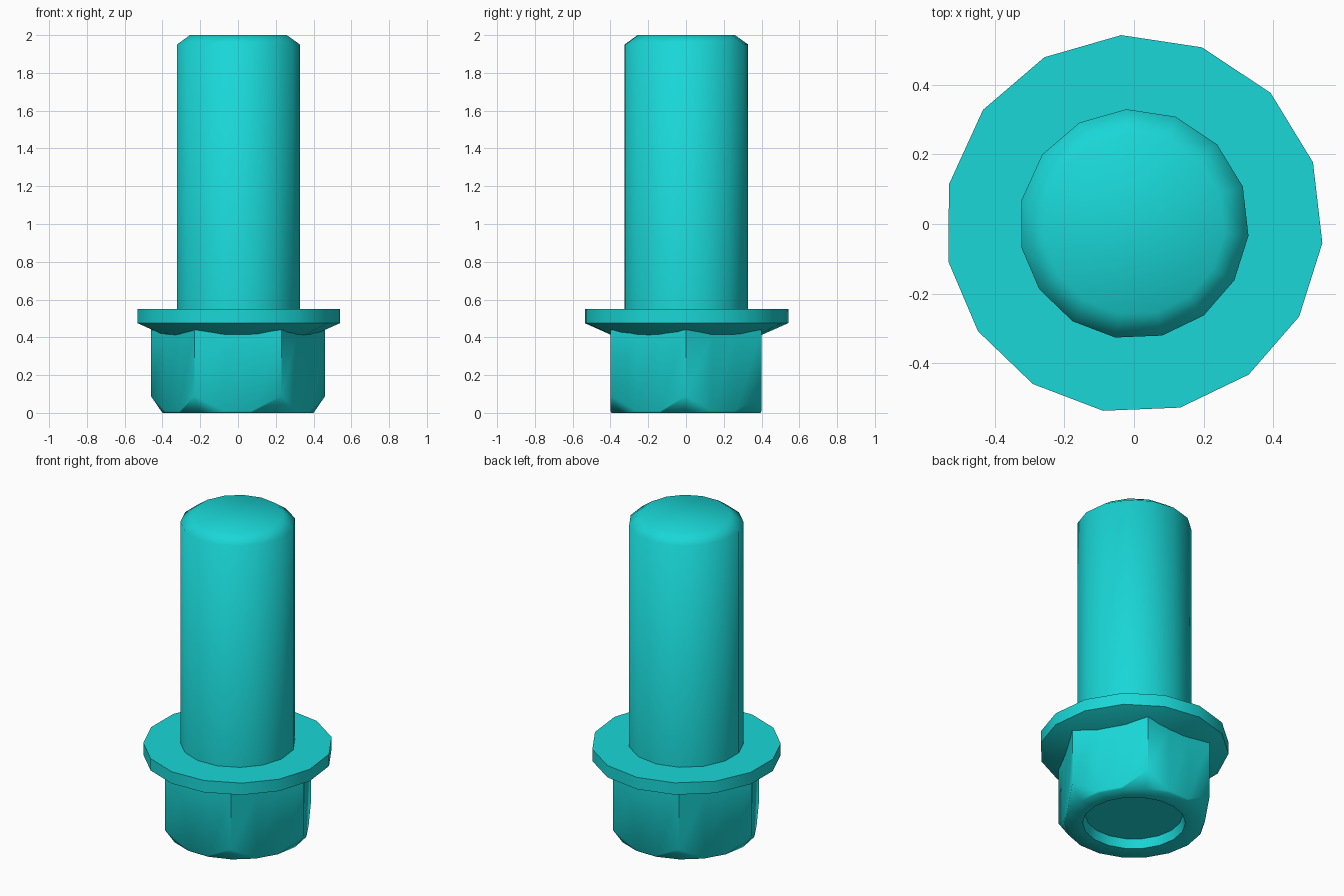
import bpy, bmesh
from math import sin, cos, radians

if "Cube" in bpy.data.objects:
    bpy.data.objects.remove(bpy.data.objects["Cube"])

teal = bpy.data.materials.new("teal")
teal.diffuse_color = (0.01, 0.68, 0.68, 1)
teal.use_nodes = True
teal.node_tree.nodes["Principled BSDF"].inputs["Base Color"].default_value = teal.diffuse_color


def loft(name, rings, smooth):
    """Skin a stack of equal-length rings, cap both ends."""
    bm = bmesh.new()
    loops = [[bm.verts.new(p) for p in ring] for ring in rings]
    n = len(rings[0])
    for low, high in zip(loops, loops[1:]):
        for i in range(n):
            j = (i + 1) % n
            bm.faces.new((low[i], low[j], high[j], high[i]))
    bm.faces.new(loops[0][::-1])
    bm.faces.new(loops[-1])
    bmesh.ops.remove_doubles(bm, verts=bm.verts, dist=0.0005)
    bmesh.ops.recalc_face_normals(bm, faces=bm.faces)
    mesh = bpy.data.meshes.new(name)
    bm.to_mesh(mesh)
    bm.free()
    mesh.materials.append(teal)
    ob = bpy.data.objects.new(name, mesh)
    bpy.context.collection.objects.link(ob)
    bpy.ops.object.select_all(action='DESELECT')
    ob.select_set(True)
    bpy.context.view_layer.objects.active = ob
    bpy.ops.object.shade_smooth_by_angle(angle=radians(smooth))
    return ob


def ring(angles, radius, z):
    return [(radius * cos(radians(a)), radius * sin(radians(a)), z) for a in angles]


# Slightly uneven 15-sided outline shared by shank and flange
ROUND = [-168.4, -145.5, -122.3, -99.4, -75.9, -52.7, -29.3, -5.8,
         19, 43.8, 68.9, 93.9, 118.3, 142.9, 168]

# Shank with chamfered tip
loft("shank", [ring(ROUND, r, z) for r, z in
               ((0.33, 0.53), (0.33, 1.95), (0.26, 2.0))], 70)

# Flange with conical underside
SLOPE = 0.44
loft("flange", [ring(ROUND, r, z) for r, z in
                ((0.36, 0.475 - 0.183 * SLOPE), (0.543, 0.475), (0.543, 0.55))], 27)

# Hex head: corners on the x axis, two extra points along each flat
FLAT = 0.40
HEX = [60 * k + d for k in range(6) for d in (0, 20, 40)]


def hex_ring(height):
    pts = []
    for a in HEX:
        r = FLAT / cos(radians(a % 60 - 30))
        pts.append((r * cos(radians(a)), r * sin(radians(a)), height(r)))
    return pts


loft("hex_head", [
    ring(HEX, 0.28, 0.055),                              # recess floor
    ring(HEX, 0.295, 0.0),                               # recess rim
    ring(HEX, 0.40, 0.0),                                # round bottom edge
    hex_ring(lambda r: (r - FLAT) * 1.45),               # chamfer line
    hex_ring(lambda r: 0.475 - (0.54 - r) * SLOPE),      # meets flange cone
], 59)
